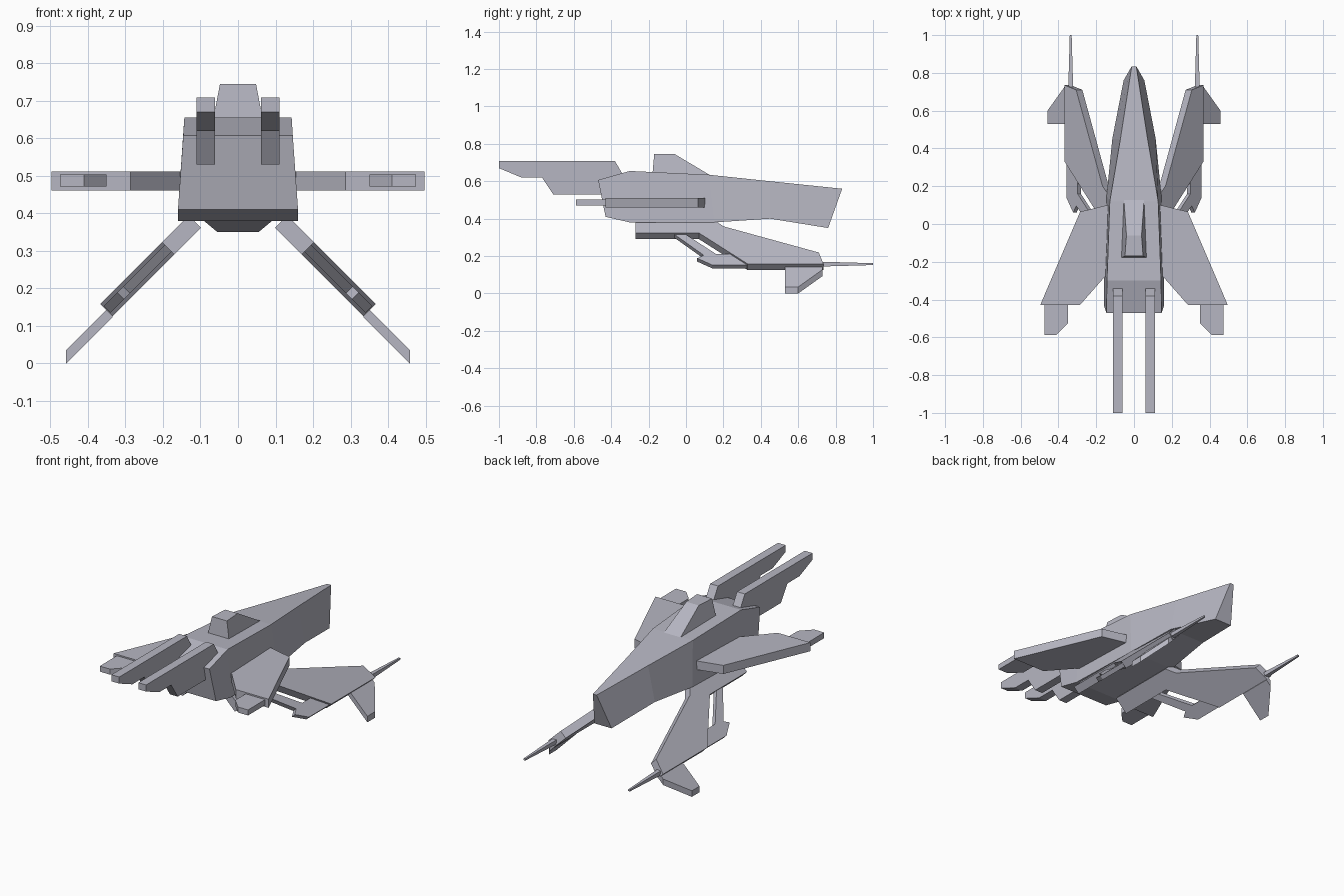
import bpy, bmesh
from mathutils import Vector

cube = bpy.data.objects.get("Cube")
if cube:
    bpy.data.objects.remove(cube, do_unlink=True)

grey = bpy.data.materials.new("hull grey")
grey.use_nodes = True
grey.diffuse_color = (0.47, 0.47, 0.54, 1)
grey.node_tree.nodes["Principled BSDF"].inputs["Base Color"].default_value = (0.47, 0.47, 0.54, 1)


def finish(name, bm, mirror):
    bmesh.ops.recalc_face_normals(bm, faces=bm.faces)
    me = bpy.data.meshes.new(name)
    bm.to_mesh(me)
    bm.free()
    me.materials.append(grey)
    ob = bpy.data.objects.new(name, me)
    bpy.context.collection.objects.link(ob)
    if mirror:
        ob.modifiers.new("Mirror", 'MIRROR').use_mirror_merge = False
    return ob


def loft(name, rings, mirror=False):
    """Skin equal-length rings of points and cap both ends."""
    bm = bmesh.new()
    loops = [[bm.verts.new(p) for p in ring] for ring in rings]
    for a, b in zip(loops, loops[1:]):
        for i in range(len(a)):
            j = (i + 1) % len(a)
            bm.faces.new((a[i], a[j], b[j], b[i]))
    bm.faces.new(loops[0])
    bm.faces.new(loops[-1])
    return finish(name, bm, mirror)


def slab(name, points, offset):
    """Mirrored plate: an outline extended both ways by an offset."""
    o = Vector(offset)
    return loft(name, [[Vector(p) - o for p in points],
                       [Vector(p) + o for p in points]], True)


def ring(yt, zt, wt, yb, zb, wb):
    return [(-wt, yt, zt), (wt, yt, zt), (wb, yb, zb), (-wb, yb, zb)]


# Fuselage, from tail to nose
loft("fuselage", [ring(*s) for s in (
    (-.47, .607, .146, -.43, .41, .16),
    (-.30, .655, .143, -.30, .38, .16),
    (.12, .635, .128, .15, .38, .145),
    (.45, .60, .072, .45, .40, .115),
    (.835, .56, .012, .76, .35, .055))])

# Canopy
loft("canopy", [
    [(-.07, -.18, .63), (.07, -.18, .63), (.055, .15, .62), (-.055, .15, .62)],
    [(-.048, -.17, .745), (.048, -.17, .745), (.04, -.06, .745), (-.04, -.06, .745)]])

# Tail booms, a stepped side profile
boom = [(-1, .708), (-.38, .708), (-.34, .64), (-.34, .53), (-.71, .53),
        (-.77, .62), (-.88, .62), (-1, .67)]
slab("tail_boom", [(.086, y, z) for y, z in boom], (.025, 0, 0))

# Level wings with smaller tip plates
wing = [(.1, .11), (.285, .065), (.497, -.43), (.287, -.43), (.155, -.28), (.1, -.28)]
slab("side_wing", [(x, y, .486) for x, y in wing], (0, 0, .025))
tip = [(.475, -.42), (.475, -.587), (.41, -.587), (.35, -.525), (.35, -.42)]
slab("side_wing_tip", [(x, y, .487) for x, y in tip], (0, 0, .016))


# Lower wings slope down and out at a right-angle V
def sloped(name, outline, level, offset):
    slab(name, [(x, y, level - x) for y, x in outline], offset)


sloped("lower_wing", [(-.27, .186), (-.27, .115), (.15, .115), (.2, .15),
                      (.71, .29), (.735, .351), (.33, .351), (.07, .186)],
       .4925, (.0165, 0, .0165))
sloped("lower_wing_strut", [(-.07, .18), (-.01, .18), (.16, .29), (.24, .29),
                            (.34, .349), (.14, .349), (.06, .313), (.095, .297)],
       .4925, (.009, 0, .009))
sloped("lower_wing_fin", [(.53, .335), (.53, .458), (.6, .458), (.73, .365), (.73, .335)],
       .4755, (0, 0, .0175))

# Tapered spikes on the lower wings
loft("wing_spike", [
    [(.335 + r * a, y, .157 + r * b) for a, b in ((-1, -1), (1, -1), (1, 1), (-1, 1))]
    for y, r in ((.68, .014), (1, .005))], True)
